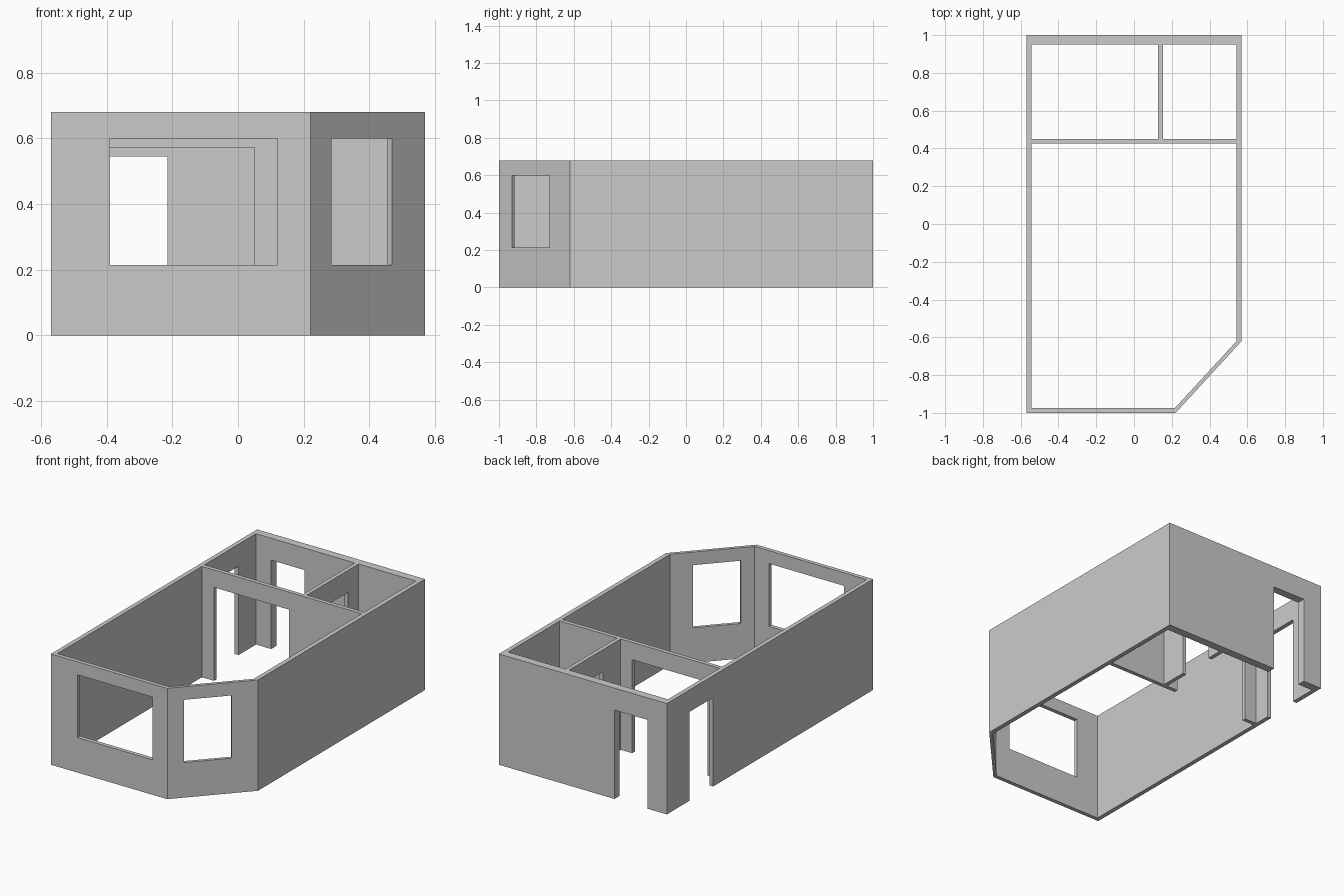
import bpy, math

if "Cube" in bpy.data.objects:
    bpy.data.objects.remove(bpy.data.objects["Cube"])

H = 0.68                     # wall height
SILL, HEAD = 0.215, 0.60     # window bottom and top
DOOR = 0.545                 # door top


def mesh_object(name, verts, faces):
    me = bpy.data.meshes.new(name)
    me.from_pydata(verts, [], faces)
    ob = bpy.data.objects.new(name, me)
    bpy.context.collection.objects.link(ob)
    return ob


def box(name, x0, x1, y0, y1, z0=0.0, z1=H):
    v = [(x, y, z) for z in (z0, z1) for x, y in ((x0, y0), (x1, y0), (x1, y1), (x0, y1))]
    f = [(3, 2, 1, 0), (4, 5, 6, 7)] + [(i, (i + 1) % 4, (i + 1) % 4 + 4, i + 4) for i in range(4)]
    return mesh_object(name, v, f)


def ring_wall(name, outer, inner):
    """Closed wall between two matching plan loops (counter-clockwise)."""
    n = len(outer)
    v = [(x, y, z) for z in (0, H) for loop in (outer, inner) for x, y in loop]
    f = []
    for i in range(n):
        j = (i + 1) % n
        o, p = 2 * n, 3 * n      # top outer, top inner offsets
        f += [(i, j, o + j, o + i), (n + j, n + i, p + i, p + j),
              (o + i, o + j, p + j, p + i), (j, i, n + i, n + j)]
    return mesh_object(name, v, f)


def cut(target, cutter):
    cutter.hide_render = True
    cutter.display_type = 'WIRE'
    m = target.modifiers.new(cutter.name, 'BOOLEAN')
    m.operation, m.solver, m.object = 'DIFFERENCE', 'EXACT', cutter


# outer walls with one clipped front corner
outer = [(-0.57, -1), (0.22, -1), (0.57, -0.62), (0.57, 1), (-0.57, 1)]
inner = [(-0.543, -0.975), (0.216, -0.975), (0.542, -0.621), (0.542, 0.95), (-0.543, 0.95)]
shell = ring_wall("outer_walls", outer, inner)

# front window, back door, side door
cut(shell, box("front_window_cut", -0.39, 0.12, -1.1, -0.9, SILL, HEAD))
cut(shell, box("back_door_cut", -0.44, -0.215, 0.9, 1.1, -0.1, DOOR))
cut(shell, box("side_door_cut", -0.65, -0.5, 0.55, 0.78, -0.1, DOOR))

# corner window, square to the slanted wall
corner = box("corner_window_cut", -0.136, 0.136, -0.1, 0.1, SILL, HEAD)
corner.location = (0.3765, -0.83, 0)
corner.rotation_euler.z = math.atan2(0.38, 0.35)
cut(shell, corner)

# cross wall with wide opening
cross = box("cross_wall", -0.543, 0.542, 0.425, 0.45)
cut(cross, box("wide_opening_cut", -0.46, 0.05, 0.38, 0.5, -0.1, 0.573))

# partition between the two back rooms, with a door
part = box("partition_wall", 0.128, 0.153, 0.45, 0.95)
cut(part, box("partition_door_cut", 0.05, 0.25, 0.62, 0.85, -0.1, DOOR))
